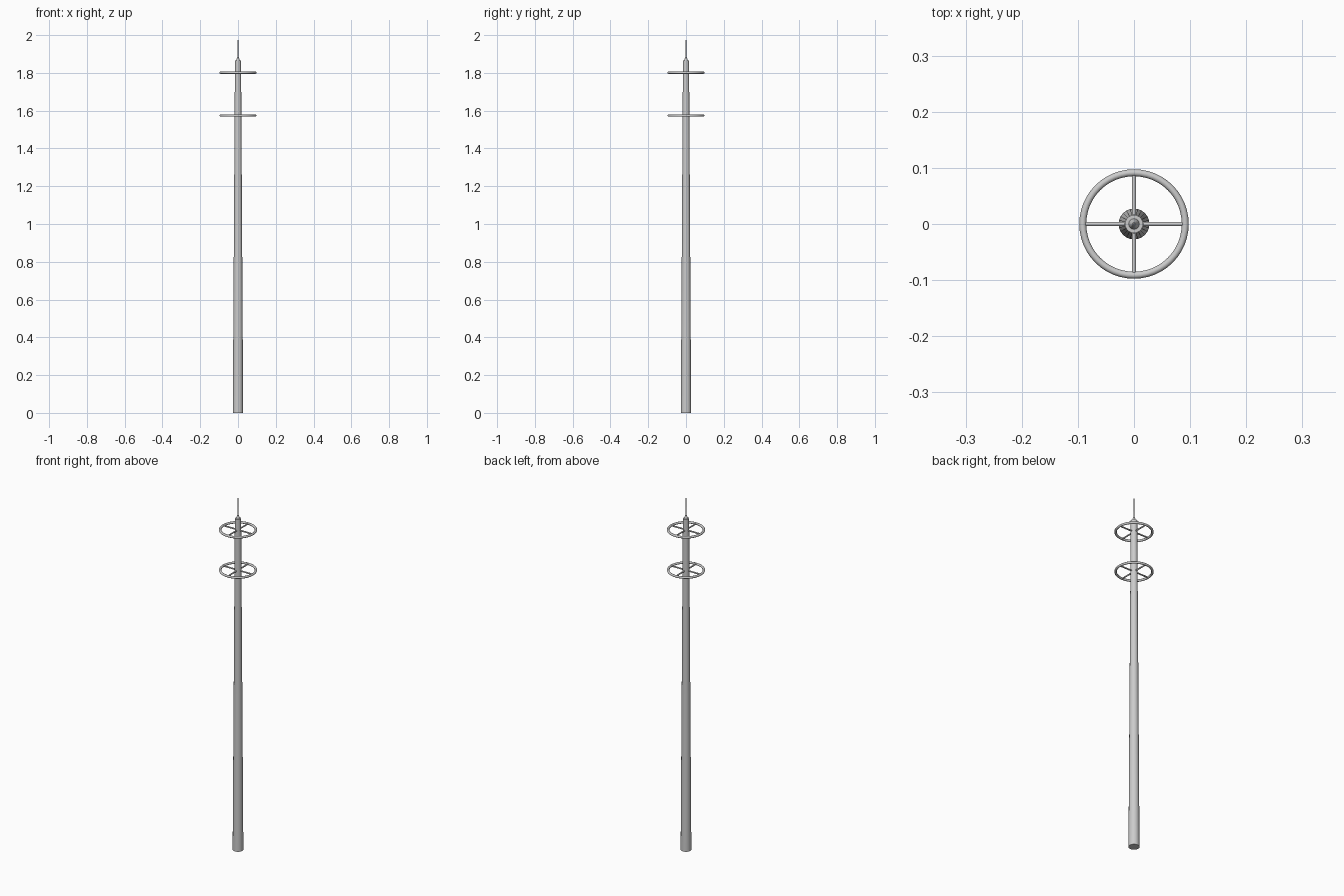
import bpy
import math

if "Cube" in bpy.data.objects:
    bpy.data.objects.remove(bpy.data.objects["Cube"])

SIDES = 24


def smooth(obj, angle=40):
    bpy.ops.object.select_all(action='DESELECT')
    obj.select_set(True)
    bpy.context.view_layer.objects.active = obj
    bpy.ops.object.shade_smooth_by_angle(angle=math.radians(angle))


def tapered(name, r1, r2, z1, z2, sides=SIDES):
    bpy.ops.mesh.primitive_cone_add(vertices=sides, radius1=r1, radius2=r2,
                                    depth=z2 - z1, location=(0, 0, (z1 + z2) / 2))
    obj = bpy.context.object
    obj.name = name
    smooth(obj)


def wheel(name, z):
    # rim
    bpy.ops.mesh.primitive_torus_add(major_radius=0.0913, minor_radius=0.0062,
                                     major_segments=48, minor_segments=12,
                                     location=(0, 0, z))
    rim = bpy.context.object
    rim.name = name + "_rim"
    smooth(rim, 60)
    # two crossing bars make the four spokes
    for i, rot in enumerate([(math.pi / 2, 0, 0), (0, math.pi / 2, 0)]):
        bpy.ops.mesh.primitive_cylinder_add(vertices=12, radius=0.004, depth=0.182,
                                            location=(0, 0, z), rotation=rot)
        bar = bpy.context.object
        bar.name = f"{name}_spoke_bar_{i + 1}"
        smooth(bar)


# mast, tip and thin rod
tapered("mast", 0.0275, 0.0162, 0.0, 1.865)
tapered("tip_cone", 0.0095, 0.003, 1.865, 1.888, 16)
tapered("antenna_rod", 0.0018, 0.0012, 1.88, 2.0, 8)

# spoked rings
wheel("lower_ring", 1.574)
wheel("upper_ring", 1.801)
